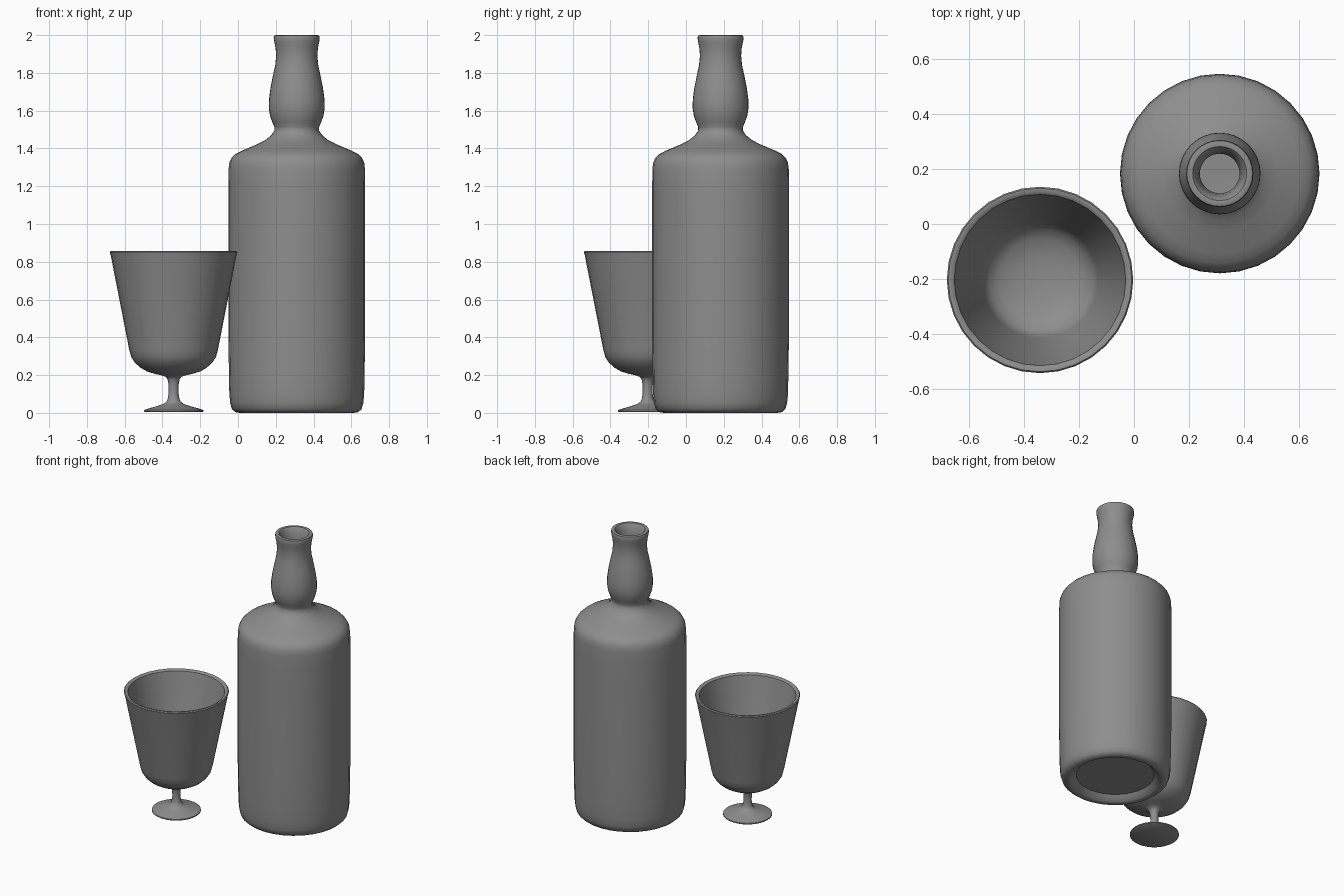
import bpy, bmesh, math

SEG = 32

glass_grey = bpy.data.materials.new("neutral_grey")
glass_grey.diffuse_color = (0.27, 0.27, 0.27, 1)


def lathe(name, profile, centre):
    """Revolve an (r, z) profile that starts and ends on the axis."""
    bm = bmesh.new()
    rings = []
    for r, z in profile:
        if r == 0:
            rings.append([bm.verts.new((0, 0, z))] * SEG)
        else:
            rings.append([bm.verts.new((r * math.cos(2 * math.pi * i / SEG),
                                        r * math.sin(2 * math.pi * i / SEG), z))
                          for i in range(SEG)])
    for a, b in zip(rings, rings[1:]):
        for i in range(SEG):
            j = (i + 1) % SEG
            bm.faces.new(list(dict.fromkeys((a[i], a[j], b[j], b[i]))))
    bmesh.ops.recalc_face_normals(bm, faces=bm.faces)
    mesh = bpy.data.meshes.new(name)
    bm.to_mesh(mesh)
    bm.free()
    mesh.materials.append(glass_grey)
    ob = bpy.data.objects.new(name, mesh)
    ob.location = (centre[0], centre[1], 0)
    bpy.context.collection.objects.link(ob)
    bpy.context.view_layer.objects.active = ob
    ob.select_set(True)
    bpy.ops.object.shade_smooth_by_angle(angle=math.radians(40))
    ob.select_set(False)
    return ob


# Bottle: recessed base, body, shoulder, bulbous neck, lip, hollow inside
bottle = [
    (0, 0.04), (0.25, 0.04), (0.265, 0.025), (0.285, 0.005), (0.30, 0.0),
    (0.325, 0.004), (0.343, 0.02), (0.352, 0.05), (0.357, 0.10), (0.359, 0.20),
    (0.362, 0.40), (0.362, 1.20), (0.361, 1.29), (0.357, 1.325), (0.345, 1.35),
    (0.325, 1.37), (0.29, 1.388), (0.21, 1.422), (0.165, 1.445), (0.135, 1.47),
    (0.118, 1.495), (0.119, 1.515), (0.130, 1.54), (0.142, 1.575), (0.148, 1.615),
    (0.147, 1.66), (0.139, 1.72), (0.126, 1.785), (0.114, 1.84), (0.109, 1.89),
    (0.112, 1.93), (0.119, 1.965), (0.122, 1.985), (0.119, 1.997), (0.110, 2.0),
    (0.098, 1.998), (0.088, 1.985), (0.078, 1.94), (0.072, 1.89), (0.078, 1.84),
    (0.100, 1.74), (0.113, 1.63), (0.104, 1.56), (0.082, 1.50), (0.10, 1.455),
    (0.19, 1.39), (0.30, 1.34), (0.325, 1.28), (0.325, 0.14), (0.29, 0.085),
    (0, 0.08),
]
lathe("bottle", bottle, (0.311, 0.183))

# Goblet: foot, stem, tapered bowl, rim, hollow inside
goblet = [
    (0, 0.004), (0.152, 0.004), (0.158, 0.008), (0.157, 0.015), (0.13, 0.024),
    (0.09, 0.035), (0.055, 0.047), (0.038, 0.058), (0.031, 0.075), (0.026, 0.105),
    (0.027, 0.15), (0.032, 0.178), (0.042, 0.191), (0.065, 0.199), (0.10, 0.207),
    (0.14, 0.219), (0.175, 0.239), (0.205, 0.266), (0.224, 0.295), (0.235, 0.335),
    (0.333, 0.835), (0.338, 0.851), (0.333, 0.857), (0.322, 0.857), (0.311, 0.849),
    (0.307, 0.83), (0.211, 0.335), (0.202, 0.305), (0.185, 0.28), (0.15, 0.255),
    (0.08, 0.238), (0, 0.234),
]
lathe("goblet", goblet, (-0.341, -0.203))
